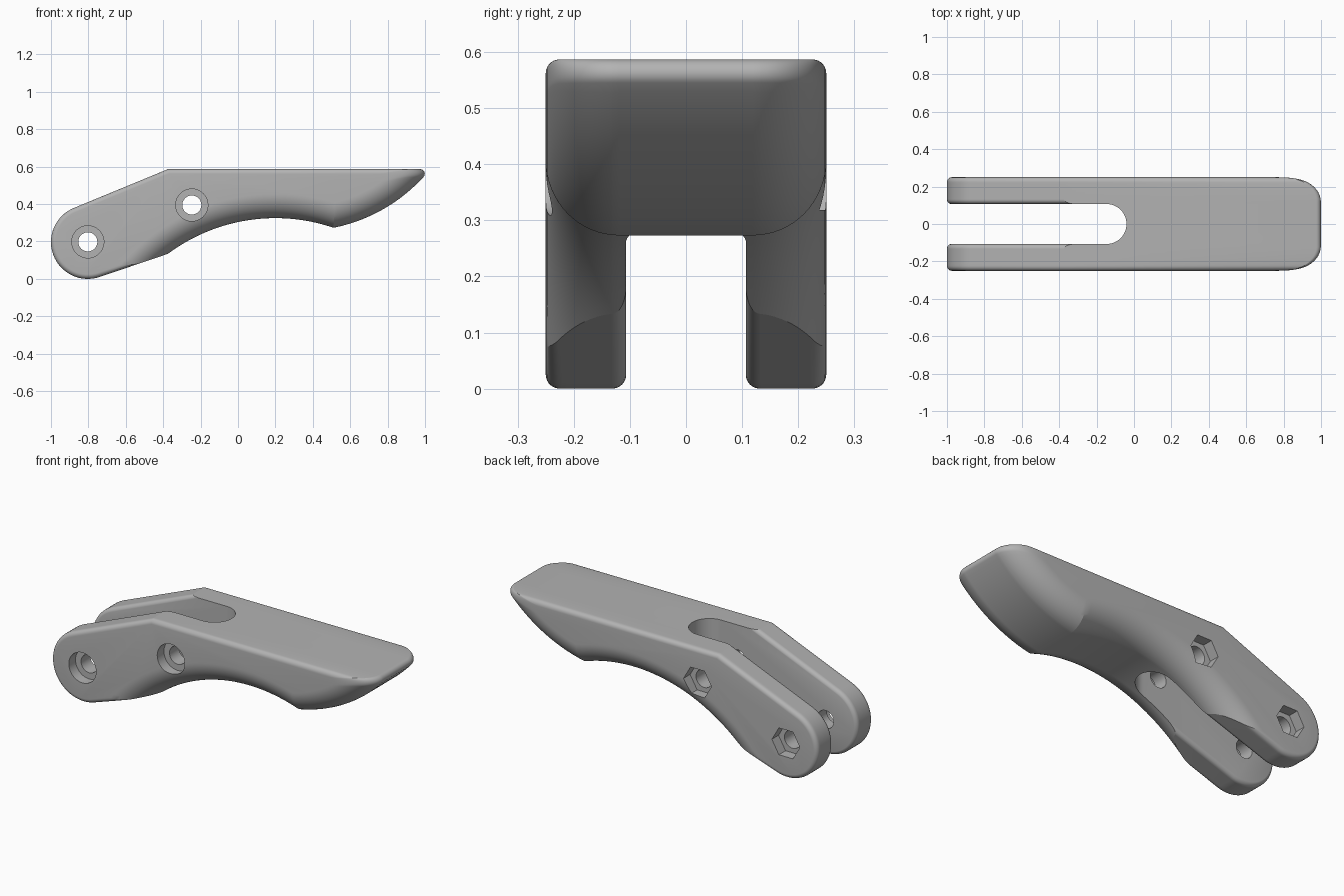
import bpy, bmesh
from math import sin, cos, tan, sqrt, pi, radians, atan2

default = bpy.data.objects.get("Cube")
if default:
    bpy.data.objects.remove(default)

HALF, TOP = 0.25, 0.587           # half width, height of the top face
SMALL, BIG = 0.025, 0.13          # edge rounding, underside rounding
SLOT = 0.107                      # half width of the fork slot
PIVOT, PIVOT_R = (-0.803, 0.197), 0.197
GRIP, GRIP_R = (0.2, -0.635), 0.96
TIP, TIP_R = (0.336, 1.145), 0.889
RISE, FALL = radians(22.4), radians(18.7)

grey = bpy.data.materials.new("light_grey")
grey.use_nodes = True
colour = (0.45, 0.45, 0.45, 1)
grey.diffuse_color = colour
grey.node_tree.nodes["Principled BSDF"].inputs["Base Color"].default_value = colour


def loft(name, layers):
    """Join equal-length (x, z) outlines, each at its own y, into a closed solid."""
    bm = bmesh.new()
    rings = [[bm.verts.new((x, y, z)) for x, z in pts] for y, pts in layers]
    n = len(rings[0])
    for a, b in zip(rings, rings[1:]):
        for i in range(n):
            j = (i + 1) % n
            bm.faces.new((a[i], a[j], b[j], b[i]))
    bm.faces.new(rings[0])
    bm.faces.new(rings[-1])
    bmesh.ops.recalc_face_normals(bm, faces=bm.faces)
    mesh = bpy.data.meshes.new(name)
    bm.to_mesh(mesh)
    bm.free()
    obj = bpy.data.objects.new(name, mesh)
    bpy.context.collection.objects.link(obj)
    mesh.materials.append(grey)
    return obj


def arc(centre, r, a0, a1, n):
    steps = [a0 + (a1 - a0) * i / n for i in range(n + 1)]
    return [(centre[0] + r * cos(a), centre[1] + r * sin(a)) for a in steps]


def fillet(r, y, edge):
    """Inset of a rounded edge of radius r that ends at y = edge."""
    u = min(max((y - (edge - r)) / r, 0), 1)
    return r * (1 - sqrt(1 - u * u))


def crossing(f, lo, hi):
    for _ in range(40):
        mid = (lo + hi) / 2
        lo, hi = (mid, hi) if f(mid) < 0 else (lo, mid)
    return lo


def outline(y):
    """Side outline of the lever at distance y from the middle plane."""
    big = fillet(BIG, y, HALF)
    small = fillet(SMALL, y, HALF)
    arm = max(small, fillet(SMALL, -y, -SLOT + 0.0005))
    rp, rg, rt, top = PIVOT_R - arm, GRIP_R + big, TIP_R - big, TOP - small

    # pivot end, then the kink between sloped arm and flat top
    pts = arc(PIVOT, rp, FALL - pi / 2, RISE - 1.5 * pi, 32)
    x, z = pts[-1]
    pts.append((x + (top - z) / tan(RISE), top))

    # rounded nose, tangent to the top and to the tip curve
    nz = top - SMALL
    nx = TIP[0] + sqrt((rt - SMALL) ** 2 - (nz - TIP[1]) ** 2)
    end = atan2(nz - TIP[1], nx - TIP[0])
    pts += arc((nx, nz), SMALL, pi / 2, end, 10)

    # underside: tip curve, concave grip, straight arm
    def grip_z(x):
        return GRIP[1] + sqrt(max(rg ** 2 - (x - GRIP[0]) ** 2, 0))

    def tip_z(x):
        return TIP[1] - sqrt(rt ** 2 - (x - TIP[0]) ** 2)

    def arm_z(x):
        return pts[0][1] + (x - pts[0][0]) * tan(FALL)

    k2 = crossing(lambda x: tip_z(x) - grip_z(x), 0.4, 0.7)
    k1 = crossing(lambda x: grip_z(x) - arm_z(x), -0.7, -0.2)
    start = atan2(tip_z(k2) - TIP[1], k2 - TIP[0])
    pts += arc(TIP, rt, end, start, 24)[1:]
    a2 = atan2(grip_z(k2) - GRIP[1], k2 - GRIP[0])
    a1 = atan2(grip_z(k1) - GRIP[1], k1 - GRIP[0])
    pts += arc(GRIP, rg, a2, a1, 36)[1:]
    return pts


# Lever body: layers placed closely where edges are rounded
steps = 16
ys = {HALF - BIG + BIG * sin(pi / 2 * i / steps) for i in range(steps + 1)}
ys |= {SLOT - 0.0005 + SMALL * (1 - cos(pi / 2 * i / 8)) for i in range(9)}
ys = sorted(ys)
body = loft("lever_body", [(y, outline(abs(y))) for y in [-v for v in reversed(ys)] + ys])


def prism(name, centre, r, y0, y1, sides):
    ring = arc(centre, r, 0, 2 * pi, sides)[:-1]
    return loft(name, [(y0, ring), (y1, ring)])


# Fork slot: capsule outline in plan, running out of the pivot end
plan = arc((-0.147, 0), SLOT, -pi / 2, pi / 2, 32) + [(-1.2, SLOT), (-1.2, -SLOT)]
slot = loft("slot_cutter", [(-0.2, plan), (0.8, plan)])
for v in slot.data.vertices:
    v.co = (v.co.x, -v.co.z, v.co.y)
slot.data.flip_normals()
bm = bmesh.new()
bm.from_mesh(slot.data)
bmesh.ops.recalc_face_normals(bm, faces=bm.faces)
bm.to_mesh(slot.data)
bm.free()
cutters = [slot]

# Bolt holes with round head recess in front and hexagonal nut recess behind
for label, centre in (("pivot", (-0.803, 0.198)), ("link", (-0.247, 0.395))):
    cutters.append(prism(label + "_hole_cutter", centre, 0.051, -0.4, 0.4, 32))
    cutters.append(prism(label + "_head_cutter", centre, 0.086, -0.4, -0.19, 40))
    cutters.append(prism(label + "_nut_cutter", centre, 0.088, 0.19, 0.4, 6))

bpy.ops.object.select_all(action="DESELECT")
bpy.context.view_layer.objects.active = body
body.select_set(True)
for cutter in cutters:
    mod = body.modifiers.new(cutter.name, "BOOLEAN")
    mod.operation, mod.solver, mod.object = "DIFFERENCE", "EXACT", cutter
    bpy.ops.object.modifier_apply(modifier=mod.name)
    bpy.data.objects.remove(cutter)
bpy.ops.object.shade_smooth_by_angle(angle=radians(17))
